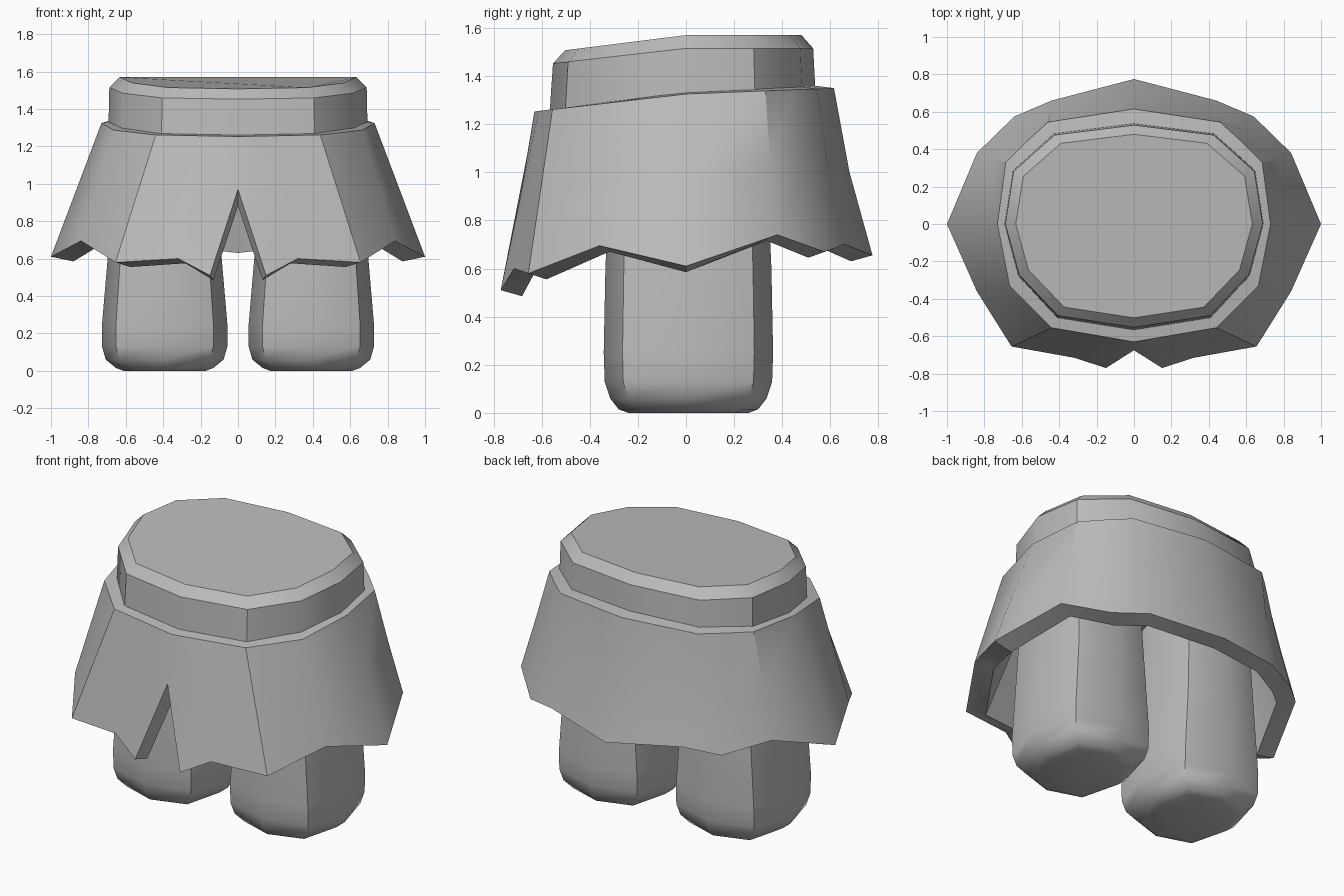
import bpy, bmesh, math

cube = bpy.data.objects.get("Cube")
if cube:
    bpy.data.objects.remove(cube, do_unlink=True)

GREY = (0.5, 0.5, 0.5, 1.0)
grey = bpy.data.materials.new("plain grey")
grey.use_nodes = True
grey.diffuse_color = GREY
grey.node_tree.nodes["Principled BSDF"].inputs["Base Color"].default_value = GREY


def full_loop(half):
    """Complete a back-to-front half outline with its mirror image."""
    return half + [(-p[0], *p[1:]) for p in half[-2:0:-1]]


def loft(name, rings, cap_start=False, cap_end=False, angle=35):
    """Skin a list of equal-length closed rings."""
    bm = bmesh.new()
    loops = [[bm.verts.new(p) for p in ring] for ring in rings]
    n = len(loops[0])
    for a, b in zip(loops, loops[1:]):
        for i in range(n):
            j = (i + 1) % n
            bm.faces.new((a[i], a[j], b[j], b[i]))
    if cap_start:
        bm.faces.new(loops[0])
    if cap_end:
        bm.faces.new(loops[-1])
    bmesh.ops.recalc_face_normals(bm, faces=bm.faces)
    mesh = bpy.data.meshes.new(name)
    bm.to_mesh(mesh)
    bm.free()
    mesh.materials.append(grey)
    obj = bpy.data.objects.new(name, mesh)
    bpy.context.collection.objects.link(obj)
    bpy.ops.object.select_all(action='DESELECT')
    obj.select_set(True)
    bpy.context.view_layer.objects.active = obj
    bpy.ops.object.shade_smooth_by_angle(angle=math.radians(angle))
    return obj


# Waist: a band with a sloping, chamfered top
waist = full_loop([(0, .545), (.43, .49), (.65, .29), (.695, 0),
                   (.62, -.28), (.41, -.505), (0, -.57)])


def top_z(y):
    return 1.57 + .11 * min(y, 0)


loft("waist", [
    [(x, y, 1.2) for x, y in waist],
    [(x * .99, y * .97, top_z(y) - .055) for x, y in waist],
    [(x * .91, y * .88, top_z(y)) for x, y in waist],
], cap_start=True, cap_end=True)

# Skirt: flared shell with a jagged hem and a notch at the front
rim = full_loop([(0, .615), (.46, .545), (.575, .44), (.685, .33), (.73, 0),
                 (.665, -.33), (.44, -.555), (.22, -.592), (.1, -.613), (0, -.63)])
hem = full_loop([(0, .775, .655), (.44, .66, .7), (.64, .575, .67), (.84, .38, .74),
                 (1, 0, .61), (.84, -.36, .695), (.655, -.655, .58), (.32, -.715, .6),
                 (.15, -.77, .51), (0, -.675, .97)])


def rim_z(y):
    return 1.325 + (.115 if y < 0 else .04) * y


outer_rim = [(x, y, rim_z(y)) for x, y in rim]
inner_rim = [(x * .9, y * .87, rim_z(y) + .01) for x, y in rim]
inner_top = [(x * .88, y * .88, 1.15) for x, y in rim]
middle = []
for r, h in zip(outer_rim, hem):
    pull = .47 if h[1] > 0 else .5
    middle.append((r[0] + (h[0] - r[0]) * .5,
                   r[1] + (h[1] - r[1]) * (pull - .07 * (h[1] > 0)),
                   r[2] + (h[2] - r[2]) * .5))
inner_hem = [(x * .88, y * .885, z - (.09 if z > .9 else .025)) for x, y, z in hem]
loft("skirt", [inner_rim, outer_rim, middle, hem, inner_hem, inner_top], cap_end=True)

# Legs: eight-sided stubs with rounded feet, as (height, x radius, y radius)
profile = [(0, .22, .25), (.015, .26, .29), (.06, .315, .325), (.13, .335, .348),
           (.25, .335, .352), (.6, .305, .345), (1.16, .27, .32)]
for side, label in ((1, "left"), (-1, "right")):
    rings = []
    for z, rx, ry in profile:
        ring = []
        for k in range(8):
            a = k * math.pi / 4
            bulge = 1.1 if k % 2 else 1
            ring.append((side * .392 + rx * bulge * math.cos(a),
                         .01 + ry * bulge * math.sin(a), z))
        rings.append(ring)
    loft(label + "_leg", rings, cap_start=True, cap_end=True, angle=50)
